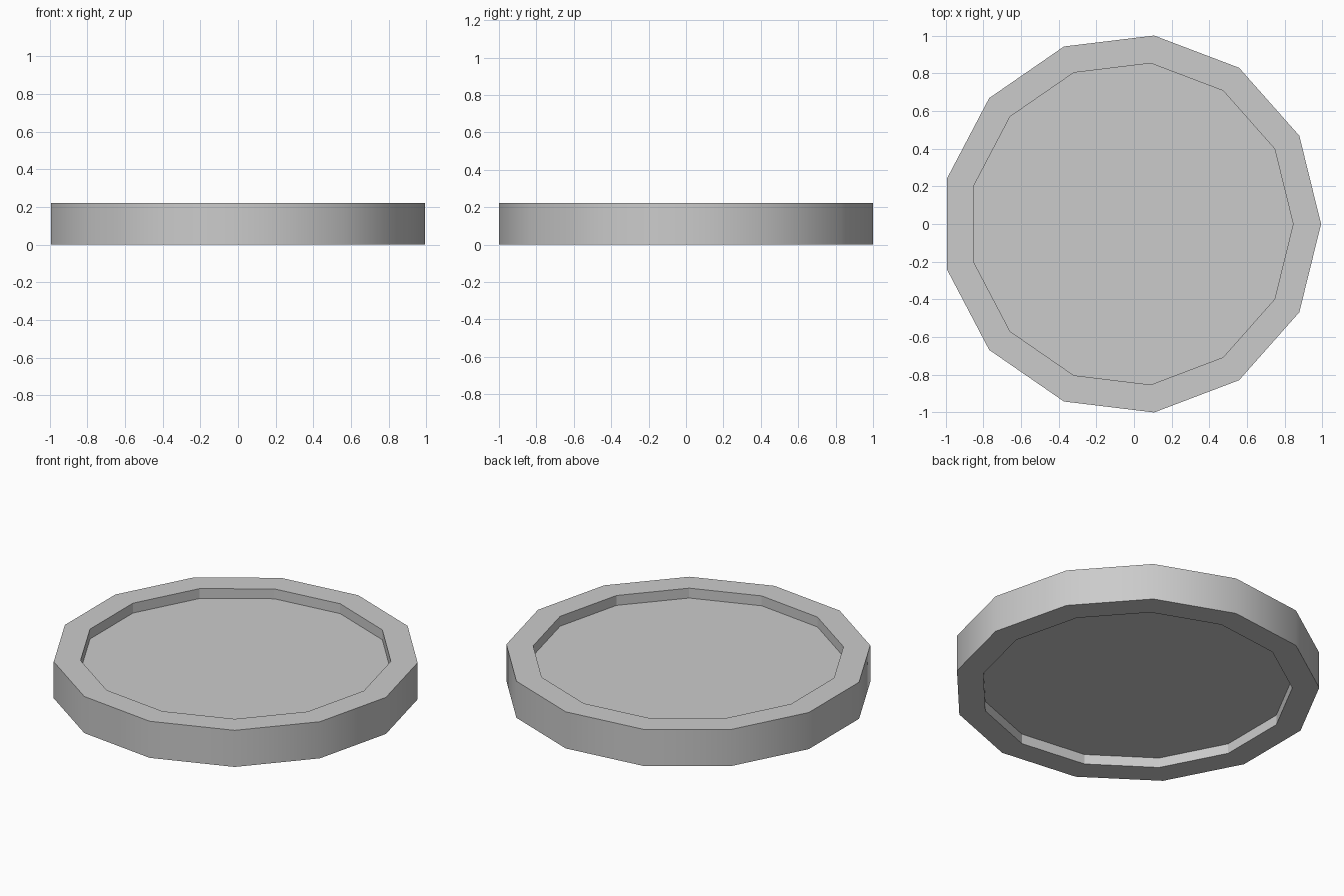
import bpy, bmesh, math

if "Cube" in bpy.data.objects:
    bpy.data.objects.remove(bpy.data.objects["Cube"])

SIDES = 13
R_OUT, R_IN = 1.0073, 0.859
HEIGHT, RECESS = 0.222, 0.06
CENTRE_X = -0.0146

bm = bmesh.new()


def ring(radius, z):
    return [bm.verts.new((CENTRE_X + radius * math.cos(2 * math.pi * i / SIDES),
                          radius * math.sin(2 * math.pi * i / SIDES), z))
            for i in range(SIDES)]


# Profile from the lower recess floor, around the rim, to the upper recess floor
profile = [(R_IN, RECESS), (R_IN, 0), (R_OUT, 0),
           (R_OUT, HEIGHT), (R_IN, HEIGHT), (R_IN, HEIGHT - RECESS)]
rings = [ring(r, z) for r, z in profile]

for k in range(len(rings) - 1):
    a, b = rings[k], rings[k + 1]
    for i in range(SIDES):
        j = (i + 1) % SIDES
        face = bm.faces.new((a[i], a[j], b[j], b[i]))
        face.smooth = (k == 2)  # only the outer wall is smooth

# Recess floors
bm.faces.new(list(reversed(rings[0])))
bm.faces.new(rings[-1])
bmesh.ops.recalc_face_normals(bm, faces=bm.faces)

# Keep the rim edges crisp
for edge in bm.edges:
    if not all(f.smooth for f in edge.link_faces):
        edge.smooth = False

mesh = bpy.data.meshes.new("recessed_disc")
bm.to_mesh(mesh)
bm.free()
disc = bpy.data.objects.new("recessed_disc", mesh)
bpy.context.collection.objects.link(disc)
